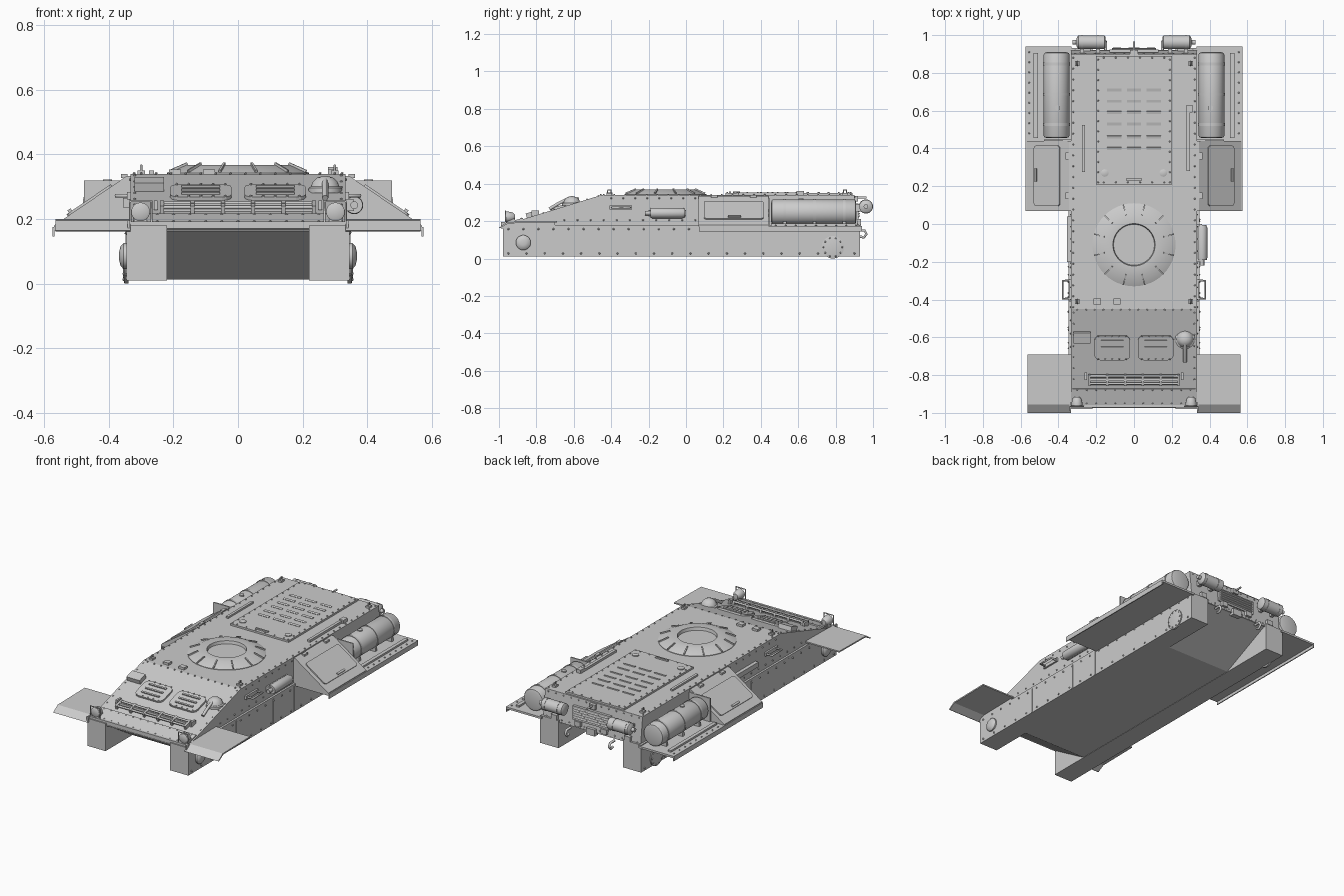
import bpy, bmesh
from math import pi, cos, sin, atan
from mathutils import Matrix, Vector

SLOPE = 0.308
TILT = atan(SLOPE)
def gz(y): return 0.18 + SLOPE * (y + 0.97)     # height of the sloped bow plate


def finish(name, bm, smooth=False):
    bmesh.ops.recalc_face_normals(bm, faces=bm.faces)
    me = bpy.data.meshes.new(name)
    bm.to_mesh(me)
    bm.free()
    ob = bpy.data.objects.new(name, me)
    bpy.context.collection.objects.link(ob)
    if smooth:
        bpy.ops.object.select_all(action='DESELECT')
        ob.select_set(True)
        bpy.context.view_layer.objects.active = ob
        bpy.ops.object.shade_smooth_by_angle(angle=0.6)
    return ob


def prism(name, pts, a, b, axis='x'):
    bm = bmesh.new()
    mk = (lambda p, t: (t, p[0], p[1])) if axis == 'x' else (lambda p, t: (p[0], t, p[1]))
    r0 = [bm.verts.new(mk(p, a)) for p in pts]
    r1 = [bm.verts.new(mk(p, b)) for p in pts]
    bm.faces.new(r0)
    bm.faces.new(r1)
    n = len(pts)
    for i in range(n):
        bm.faces.new((r0[i], r0[(i + 1) % n], r1[(i + 1) % n], r1[i]))
    return finish(name, bm)


def box(name, c, s, rot=(0, 0, 0), bev=0):
    bm = bmesh.new()
    bmesh.ops.create_cube(bm, size=1, matrix=Matrix.Diagonal((*s, 1)))
    if bev:   # round the corners seen from above
        ed = [e for e in bm.edges if abs(e.verts[0].co.z - e.verts[1].co.z) > 1e-5]
        bmesh.ops.bevel(bm, geom=ed, offset=bev, segments=3, profile=0.5, affect='EDGES')
    ob = finish(name, bm)
    ob.location, ob.rotation_euler = c, rot
    return ob


def lathe(name, c, prof, axis='z', seg=32):
    # prof: (radius, distance along axis)
    bm = bmesh.new()
    rings = [[bm.verts.new((r * cos(2 * pi * i / seg), r * sin(2 * pi * i / seg), h)) for i in range(seg)]
             for r, h in prof]
    for A, B in zip(rings, rings[1:]):
        for i in range(seg):
            bm.faces.new((A[i], A[(i + 1) % seg], B[(i + 1) % seg], B[i]))
    bm.faces.new(rings[0])
    bm.faces.new(rings[-1])
    ob = finish(name, bm, True)
    ob.location = c
    ob.rotation_euler = {'z': (0, 0, 0), 'x': (0, pi / 2, 0), '-x': (0, -pi / 2, 0),
                         'y': (-pi / 2, 0, 0), '-y': (pi / 2, 0, 0)}[axis]
    return ob


def tube(name, pts, r):
    cu = bpy.data.curves.new(name, 'CURVE')
    cu.dimensions, cu.bevel_depth, cu.bevel_resolution, cu.use_fill_caps = '3D', r, 1, True
    sp = cu.splines.new('POLY')
    sp.points.add(len(pts) - 1)
    for p, q in zip(sp.points, pts):
        p.co = (*q, 1)
    ob = bpy.data.objects.new(name, cu)
    bpy.context.collection.objects.link(ob)


rivets = bmesh.new()
def rivet_row(a, b, n, r=0.005):
    a, b = Vector(a), Vector(b)
    for i in range(n):
        p = a.lerp(b, i / max(1, n - 1))
        bmesh.ops.create_icosphere(rivets, subdivisions=1, radius=r, matrix=Matrix.Translation(p))


# Hull
prism('upper_hull', [(-0.97, 0.165), (-0.97, 0.18), (-0.45, 0.34), (0.9, 0.34), (0.92, 0.165)], -0.333, 0.333)
prism('belly', [(-0.975, 0.17), (-0.72, 0.012), (0.58, 0.012), (0.92, 0.17)], -0.222, 0.222)
box('bow_lip', (0, -0.965, 0.178), (0.67, 0.014, 0.03))
box('bow_strip', (0, -0.915, gz(-0.915) + 0.003), (0.65, 0.09, 0.008), (TILT, 0, 0))

# Turret ring
lathe('turret_ring', (0, -0.11, 0), [(0.22, 0.335), (0.22, 0.343), (0.165, 0.368), (0.112, 0.368), (0.108, 0.35)], seg=48)
for i in range(12):
    a = 2 * pi * (i + 0.5) / 12
    box('ring_rib', (0.19 * cos(a), -0.11 + 0.19 * sin(a), 0.358), (0.06, 0.007, 0.012), (0, 0.4, a))

# Engine deck with louvres
box('engine_deck', (0, 0.55, 0.344), (0.4, 0.68, 0.014))
for y in (0.4, 0.46, 0.53, 0.59, 0.65, 0.71):
    for x in (-0.105, 0, 0.105):
        box('louvre', (x, y, 0.352), (0.075, 0.014, 0.006), (0.25, 0, 0))
box('deck_handle', (0, 0.235, 0.354), (0.085, 0.01, 0.01))
for s in (-1, 1):
    lathe('deck_cap', (s * 0.155, 0.27, 0.35), [(0.02, 0), (0.02, 0.006), (0.012, 0.009)], seg=16)
    rivet_row((s * 0.19, 0.22, 0.352), (s * 0.19, 0.87, 0.352), 13)
rivet_row((-0.16, 0.22, 0.352), (0.16, 0.22, 0.352), 6)
rivet_row((-0.16, 0.88, 0.352), (0.16, 0.88, 0.352), 6)
box('stowed_rod_left', (-0.268, 0.4, 0.345), (0.016, 0.25, 0.012))
box('stowed_rod_right', (0.288, 0.45, 0.347), (0.018, 0.34, 0.014))
box('rod_clamp', (0.294, 0.61, 0.35), (0.03, 0.04, 0.022))
for x in (-0.195, -0.09):
    box('roof_block', (x, -0.41, 0.345), (0.038, 0.032, 0.018))

# Bow plate fittings
for s in (-1, 1):
    box('bow_hatch', (s * 0.115, -0.655, gz(-0.655) + 0.004), (0.19, 0.135, 0.014), (TILT, 0, 0), 0.03)
    for k in (-0.035, 0, 0.035):
        y = -0.655 + k
        box('hatch_louvre', (s * 0.115, y, gz(y) + 0.013), (0.12, 0.01, 0.01), (TILT, 0, 0))
    for k in (-0.06, 0.06):
        rivet_row((s * 0.04, -0.655 + k, gz(-0.655 + k) + 0.012), (s * 0.19, -0.655 + k, gz(-0.655 + k) + 0.012), 5)
box('bow_box', (-0.275, -0.6, gz(-0.6) + 0.01), (0.09, 0.06, 0.035), (TILT, 0, 0))
lathe('ventilator_dome', (0.27, -0.61, gz(-0.61) - 0.01),
      [(0.052, 0), (0.052, 0.015), (0.044, 0.02), (0.038, 0.035), (0.025, 0.047), (0.008, 0.052)])
tube('ventilator_lever', [(0.27, -0.63, 0.32), (0.27, -0.68, 0.295), (0.27, -0.73, 0.265)], 0.01)
for y, r in ((-0.805, 0.007), (-0.845, 0.007)):
    tube('splash_bar', [(-0.235, y, gz(y) + 0.018), (0.235, y, gz(y) + 0.018)], r)
box('splash_board', (0, -0.825, gz(-0.825) + 0.01), (0.46, 0.012, 0.03))
for i in range(6):
    box('splash_bracket', (-0.235 + i * 0.094, -0.825, gz(-0.825) + 0.012), (0.012, 0.06, 0.026), (TILT, 0, 0))
for s in (-1, 1):
    box('splash_end', (s * 0.255, -0.805, gz(-0.805) + 0.012), (0.012, 0.04, 0.03))

for s in (-1, 1):
    ax = 'x' if s > 0 else '-x'
    # Track-side boxes with seams, hubs and rivets
    box('side_box', (s * 0.283, -0.024, 0.095), (0.125, 1.91, 0.17))
    for y in (-0.51, -0.145, 0.06):
        box('side_seam', (s * 0.346, y, 0.09), (0.004, 0.008, 0.155))
    for z, n in ((0.027, 20), (0.157, 24)):
        rivet_row((s * 0.346, -0.95, z), (s * 0.346, 0.9, z), n, 0.006)
    lathe('front_hub', (s * 0.34, -0.87, 0.085), [(0.04, 0), (0.04, 0.015), (0.03, 0.024), (0.014, 0.028)], ax)
    lathe('final_drive', (s * 0.34, 0.785, 0.06), [(0.06, 0), (0.06, 0.012), (0.04, 0.016)], ax)
    for i in range(10):
        a = i * pi / 5
        rivet_row((s * 0.354, 0.785 + 0.05 * cos(a), 0.06 + 0.05 * sin(a)), (0, 0, 0), 1)

    # Front fender
    prism('front_fender', [(-0.69, 0.2), (-0.955, 0.196), (-1, 0.165), (-0.994, 0.162), (-0.95, 0.188), (-0.69, 0.192)],
          s * 0.333, s * 0.565)
    box('fender_flange', (s * 0.338, -0.845, 0.178), (0.008, 0.29, 0.035))

    # Rear fender with lip and strips
    box('rear_fender', (s * 0.453, 0.505, 0.169), (0.243, 0.87, 0.012))
    box('fender_lip', (s * 0.572, 0.505, 0.16), (0.006, 0.87, 0.03))
    box('fender_bead', (s * 0.52, 0.68, 0.18), (0.022, 0.45, 0.012))
    rivet_row((s * 0.555, 0.48, 0.176), (s * 0.555, 0.91, 0.176), 9)

    # Sloped stowage bin with lid
    prism('stowage_bin', [(s * 0.33, 0.172), (s * 0.33, 0.333), (s * 0.345, 0.333), (s * 0.57, 0.18), (s * 0.57, 0.172)],
          0.068, 0.44, 'y')
    ba = atan(0.153 / 0.225)
    box('bin_lid', (s * 0.46, 0.255, 0.257), (0.165, 0.32, 0.01), (0, s * ba, 0), 0.015)
    box('bin_handle', (s * 0.52, 0.26, 0.224), (0.012, 0.07, 0.014), (0, s * ba, 0))
    for y in (0.15, 0.36):
        box('bin_hinge', (s * 0.353, y, 0.333), (0.02, 0.035, 0.012))
    box('drum_bracket_plate', (s * 0.405, 0.444, 0.245), (0.145, 0.008, 0.15))

    # Side fuel drum
    lathe('fuel_drum', (s * 0.41, 0.455, 0.248),
          [(0.05, 0), (0.064, 0.004), (0.068, 0.012), (0.068, 0.443), (0.064, 0.451), (0.05, 0.455)], 'y', 40)
    for y in (0.52, 0.68, 0.84):
        lathe('drum_band', (s * 0.41, y, 0.248), [(0.071, 0), (0.071, 0.014)], 'y', 40)
        box('drum_saddle', (s * 0.41, y + 0.007, 0.185), (0.11, 0.018, 0.025))
    lathe('drum_filler', (s * 0.405, 0.615, 0.31), [(0.014, 0), (0.014, 0.012)], seg=16)

    # Rear smoke canisters
    lathe('rear_canister', (s * 0.15, 0.962, 0.278),
          [(0.026, 0), (0.036, 0.006), (0.036, 0.145), (0.026, 0.152), (0.012, 0.156), (0.012, 0.175)], ax)
    for x in (0.185, 0.27):
        lathe('canister_band', (s * x, 0.962, 0.278), [(0.038, 0), (0.038, 0.01)], ax)
        box('canister_mount', (s * (x + 0.005), 0.92, 0.27), (0.02, 0.05, 0.035))
    # Tow hooks and rear brackets
    tube('tow_hook', [(s * 0.15, 0.915, 0.15), (s * 0.15, 0.955, 0.15), (s * 0.15, 0.965, 0.13),
                      (s * 0.15, 0.95, 0.112), (s * 0.15, 0.93, 0.118)], 0.008)
    for x in (0.09, 0.25):
        box('rear_block', (s * x, 0.922, 0.195), (0.04, 0.025, 0.03))

    # Headlight and guard
    lathe('headlight', (s * 0.302, -0.915, 0.222), [(0.014, 0), (0.024, 0.012), (0.029, 0.035), (0.029, 0.05), (0.022, 0.054)], '-y', 24)
    tube('headlight_guard', [(s * x, -0.965, z) for x, z in ((0.268, 0.185), (0.268, 0.255), (0.334, 0.255), (0.334, 0.185))], 0.004)
    box('headlight_base', (s * 0.302, -0.935, 0.198), (0.04, 0.04, 0.025))

    # Lifting eyes
    for y in (-0.41, 0.85):
        box('lifting_base', (s * 0.3, y, 0.345), (0.024, 0.028, 0.012))
        tube('lifting_eye', [(s * 0.3, y - 0.01, 0.345), (s * 0.3, y - 0.008, 0.366), (s * 0.3, y + 0.008, 0.366),
                             (s * 0.3, y + 0.01, 0.345)], 0.004)
    # Side grab handle
    tube('grab_handle', [(s * 0.33, -0.395, 0.272), (s * 0.378, -0.395, 0.272), (s * 0.378, -0.3, 0.272),
                         (s * 0.33, -0.3, 0.272)], 0.006)
    box('handle_pad', (s * 0.338, -0.35, 0.272), (0.012, 0.12, 0.022))
    # Hull edge rivets
    rivet_row((s * 0.322, -0.44, 0.341), (s * 0.322, 0.88, 0.341), 24)
    rivet_row((s * 0.32, -0.94, gz(-0.94)), (s * 0.32, -0.47, gz(-0.47)), 9)
    rivet_row((s * 0.334, -0.4, 0.322), (s * 0.334, 0.05, 0.322), 8)
    rivet_row((s * 0.334, -0.65, 0.205), (s * 0.334, 0.05, 0.205), 11)

# Side fittings that differ
lathe('side_exhaust', (0.36, -0.19, 0.243), [(0.026, 0), (0.028, 0.01), (0.028, 0.17), (0.022, 0.185)], 'y', 20)
lathe('exhaust_neck', (0.36, -0.22, 0.243), [(0.012, 0), (0.012, 0.04)], 'y', 12)
box('exhaust_mount', (0.345, -0.1, 0.243), (0.03, 0.2, 0.035))
box('left_side_rail', (-0.345, -0.08, 0.25), (0.022, 0.24, 0.03))

# Rear plate: grille, centre pin, rivets
box('rear_grille_frame', (0, 0.915, 0.252), (0.26, 0.016, 0.085))
for i in range(5):
    box('rear_slat', (0, 0.924, 0.224 + i * 0.014), (0.235, 0.014, 0.006), (0.5, 0, 0))
tube('rear_pin', [(0, 0.9, 0.325), (0, 0.965, 0.325)], 0.006)
box('rear_pin_base', (0, 0.91, 0.32), (0.04, 0.02, 0.03))
box('rear_tow_block', (0, 0.92, 0.17), (0.06, 0.03, 0.04))
rivet_row((-0.31, 0.902, 0.328), (0.31, 0.902, 0.328), 13)
rivet_row((-0.31, 0.918, 0.182), (0.31, 0.918, 0.182), 13)

# Bow seams of rivets
rivet_row((-0.3, -0.455, 0.341), (0.3, -0.455, 0.341), 14)
rivet_row((-0.3, -0.88, gz(-0.88) + 0.006), (0.3, -0.88, gz(-0.88) + 0.006), 13)
rivet_row((-0.3, -0.95, gz(-0.95) + 0.006), (0.3, -0.95, gz(-0.95) + 0.006), 13)
finish('rivets', rivets)
